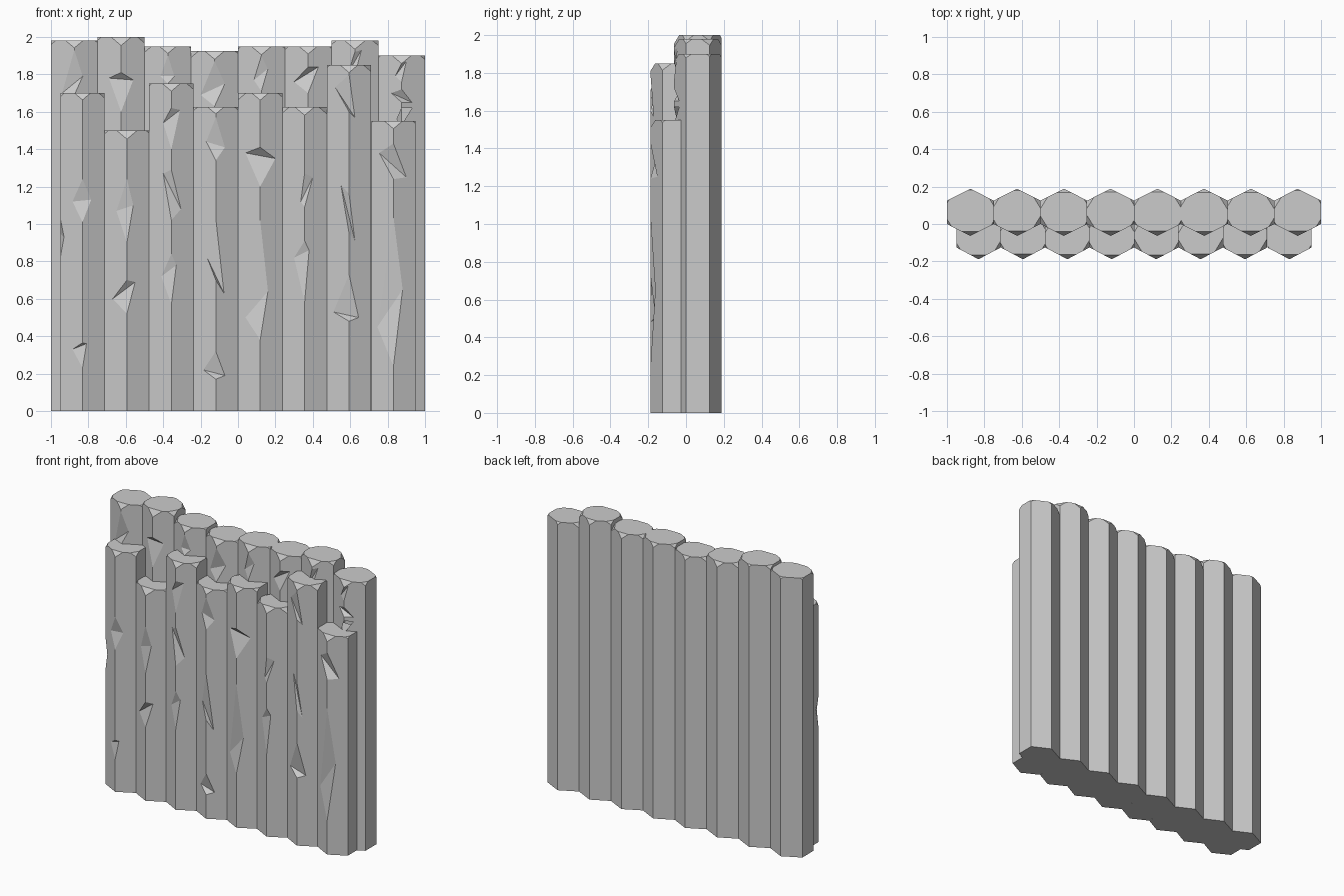
import bpy, bmesh, random
from mathutils import Vector

if "Cube" in bpy.data.objects:
    bpy.data.objects.remove(bpy.data.objects["Cube"])

random.seed(4)


def hull_object(name, points):
    """Flat-faced convex solid around a set of points."""
    bm = bmesh.new()
    for p in points:
        bm.verts.new(p)
    bmesh.ops.convex_hull(bm, input=bm.verts[:])
    bmesh.ops.dissolve_limit(bm, angle_limit=0.002, verts=bm.verts[:], edges=bm.edges[:])
    bmesh.ops.recalc_face_normals(bm, faces=bm.faces[:])
    mesh = bpy.data.meshes.new(name)
    bm.to_mesh(mesh)
    bm.free()
    obj = bpy.data.objects.new(name, mesh)
    bpy.context.collection.objects.link(obj)
    return obj


def column(name, cx, cy, rx, ry, height):
    """Hexagonal stone column, its top corners knocked off."""
    ring = [Vector((cx + sx * rx, cy + sy * ry, 0)) for sx, sy in
            ((0, -1), (1, -.5), (1, .5), (0, 1), (-1, .5), (-1, -.5))]
    up = Vector((0, 0, height))
    pts = list(ring)
    for i, c in enumerate(ring):
        size = random.uniform(.048, .062) if i == 0 else random.uniform(.012, .05)
        pts.append(c + up - Vector((0, 0, size * .75)))
        for n in (ring[i - 1], ring[(i + 1) % 6]):
            pts.append(c + up + (n - c).normalized() * size)
    return hull_object(name, pts)


def carve(obj, pts, push):
    """Break away the stone in front of the given surface points."""
    pts = [Vector(p) for p in pts]
    cutter = hull_object("chip_cutter", pts + [p + Vector(push) for p in pts])
    cutter.hide_render = True
    mod = obj.modifiers.new("chip", 'BOOLEAN')
    mod.operation = 'DIFFERENCE'
    mod.solver = 'EXACT'
    mod.object = cutter
    bpy.context.view_layer.objects.active = obj
    bpy.ops.object.modifier_apply(modifier=mod.name)
    bpy.data.objects.remove(cutter)


def row(name, x0, step, cy, rx, ry, heights, chips):
    cols = []
    for i, h in enumerate(heights):
        cols.append(column(f"{name}_column_{i + 1}", x0 + step * i, cy, rx, ry, h))
    # chip: column, ridge top z, ridge bottom z, left x z, right x z
    for i, top, bottom, lx, lz, rx_, rz in chips:
        cx, yr, slope = x0 + step * i, cy - ry, ry / 2 / rx
        carve(cols[i], [(cx, yr, top), (cx, yr, bottom),
                        (lx, yr + (cx - lx) * slope, lz),
                        (rx_, yr + (rx_ - cx) * slope, rz)], (0, -.1, 0))
    return cols


# Tall back row
row("back", -.875, .25, .0625, .125, .126,
    (1.98, 2.0, 1.95, 1.925, 1.95, 1.95, 1.98, 1.90), (
        (0, 1.93, 1.69, -.94, 1.70, -.83, 1.79),
        (1, 1.81, 1.60, -.69, 1.78, -.56, 1.77),
        (2, 1.90, 1.75, -.415, 1.79, -.34, 1.79),
        (3, 1.87, 1.63, -.20, 1.69, -.07, 1.75),
        (4, 1.90, 1.71, .085, 1.77, .16, 1.83),
        (5, 1.84, 1.70, .30, 1.76, .43, 1.84),
        (6, 1.92, 1.80, .59, 1.81, .66, 1.93),
        (7, 1.86, 1.76, .84, 1.79, .90, 1.87),
        (7, 1.72, 1.65, .82, 1.70, .93, 1.65),
        (7, 1.62, 1.53, .85, 1.56, .93, 1.62)))

# Lower front row
front = row("front", -.8313, .2375, -.0625, .1187, .126,
    (1.70, 1.50, 1.75, 1.625, 1.70, 1.625, 1.85, 1.55), (
        (0, 1.24, 1.01, -.885, 1.12, -.785, 1.13),
        (0, .365, .23, -.885, .33, -.81, .36),
        (1, 1.24, .90, -.65, 1.07, -.56, 1.10),
        (1, .70, .52, -.67, .60, -.55, .69),
        (2, 1.62, 1.40, -.40, 1.54, -.31, 1.61),
        (2, 1.29, 1.02, -.40, 1.27, -.305, 1.08),
        (2, .84, .57, -.41, .72, -.33, .78),
        (3, 1.57, 1.34, -.17, 1.44, -.07, 1.41),
        (3, 1.03, .70, -.165, .82, -.075, .63),
        (3, .32, .17, -.185, .22, -.07, .19),
        (4, 1.41, 1.20, .04, 1.38, .20, 1.35),
        (4, 1.02, .38, .04, .50, .16, .64),
        (5, 1.27, 1.09, .335, 1.12, .40, 1.25),
        (5, .91, .58, .30, .82, .38, .86),
        (6, 1.80, 1.60, .52, 1.73, .625, 1.57),
        (6, 1.16, .95, .55, 1.21, .625, .91),
        (6, .73, .48, .51, .53, .645, .50),
        (7, 1.43, 1.24, .755, 1.38, .90, 1.25),
        (7, 1.04, .24, .745, .45, .88, .65)))

# Chip on the outer left corner
carve(front[0], [(-.95, -.1255, 1.03), (-.95, -.1255, .82),
                 (-.93, -.136, .93), (-.95, -.09, .95)], (-.1, -.06, 0))
